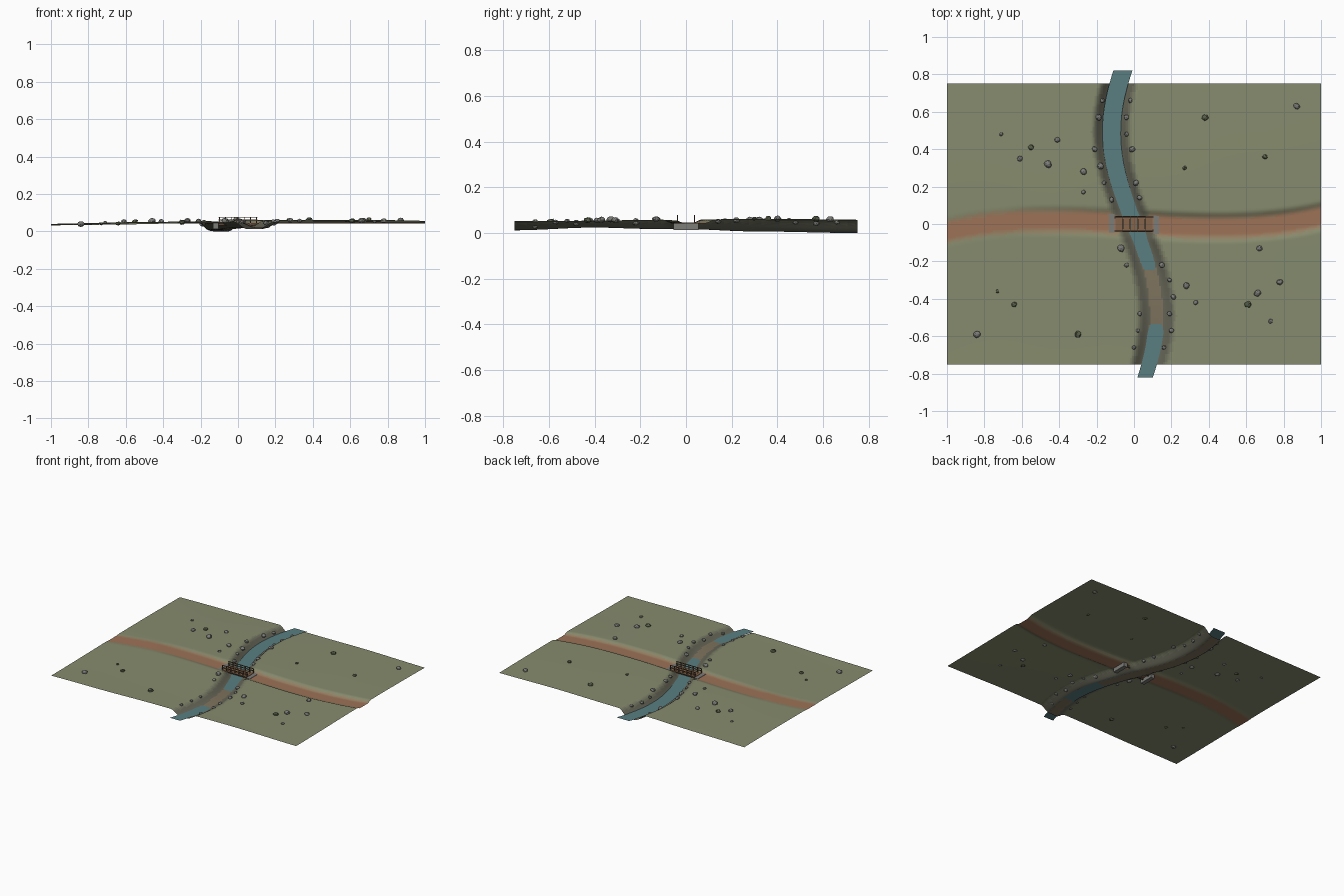
import bpy, bmesh, math, random
from mathutils import Vector

if "Cube" in bpy.data.objects:
    bpy.data.objects.remove(bpy.data.objects["Cube"])

random.seed(4)


def material(name, rgb):
    m = bpy.data.materials.new(name)
    m.diffuse_color = (*rgb, 1)
    m.use_nodes = True
    m.node_tree.nodes["Principled BSDF"].inputs["Base Color"].default_value = m.diffuse_color
    return m


def mix(a, b, t):
    return tuple(p + (q - p) * t for p, q in zip(a, b))


def step(a, b, v):
    t = max(0, min(1, (v - a) / (b - a)))
    return t * t * (3 - 2 * t)


def make(name, bm, mats, smooth=False):
    me = bpy.data.meshes.new(name)
    bm.to_mesh(me)
    bm.free()
    for m in mats:
        me.materials.append(m)
    for p in me.polygons:
        p.use_smooth = smooth
    ob = bpy.data.objects.new(name, me)
    bpy.context.collection.objects.link(ob)
    return ob


def add_box(bm, c, s):
    for v in bmesh.ops.create_cube(bm, size=1)["verts"]:
        v.co = Vector([v.co[i] * s[i] + c[i] for i in range(3)])


# landscape shape: stream line, road line, stream bed level, ground height
def stream_x(y):
    return -0.12 * math.sin(3.2 * y)


def road_y(x):
    return -0.06 * x + 0.1 * x ** 3


BED = [(-0.75, 0.012), (-0.4, 0.024), (-0.15, 0.018), (0, 0.017), (0.3, 0.007), (0.75, 0.0)]


def bed_z(y):
    for (a, p), (b, q) in zip(BED, BED[1:]):
        if y <= b:
            return p + (q - p) * step(a, b, y)
    return BED[-1][1]


def ground(x, y):
    h = 0.044 + 0.012 * math.sin(1.57 * (x + 0.55)) + 0.005 * math.cos(3 * (y - 0.3))
    h += 0.001 * math.sin(9 * x + 4 * y)
    road = 1 - step(0.042, 0.085, abs(y - road_y(x)))
    h += (min(h - 0.003, 0.042) - h) * road
    bank = 1 - step(0.03, 0.105, abs(x - stream_x(y)))
    return h + (bed_z(y) - h) * bank


# terrain sheet with graded colour bands for road and banks
GRASS, ROAD, BANK, BEDC = (.24, .26, .155), (.34, .17, .095), (.13, .13, .095), (.21, .17, .11)
mats = [material("grass", GRASS)]
mats += [material("road_%d" % i, mix(GRASS, ROAD, i / 4)) for i in range(1, 5)]
mats += [material("bank_%d" % i, mix(GRASS, BANK, i / 4)) for i in range(1, 5)]
mats.append(material("stream_bed", BEDC))
bm = bmesh.new()
NX, NY = 180, 136
grid = []
for j in range(NY + 1):
    y = -0.75 + 1.5 * j / NY
    row = []
    for i in range(NX + 1):
        x = -1 + 2 * i / NX
        row.append(bm.verts.new((x, y, ground(x, y))))
    grid.append(row)
for j in range(NY):
    for i in range(NX):
        f = bm.faces.new((grid[j][i], grid[j][i + 1], grid[j + 1][i + 1], grid[j + 1][i]))
        c = f.calc_center_median()
        d = abs(c.x - stream_x(c.y))
        r = round(4 * (1 - step(0.03, 0.08, abs(c.y - road_y(c.x)))))
        b = round(4 * (1 - step(0.065, 0.12, d)))
        f.material_index = 9 if d < 0.035 else 4 + b if b > 0 and b >= r else r
make("terrain", bm, mats, True)

# water ribbon
bm = bmesh.new()
last = None
for i in range(49):
    y = -0.82 + 1.64 * i / 48
    w = 0.046 + 0.006 * y
    pair = [bm.verts.new((stream_x(y) + s * w, y, 0.02)) for s in (-1, 1)]
    if last:
        bm.faces.new((last[0], last[1], pair[1], pair[0]))
    last = pair
make("water", bm, [material("water", (.1, .21, .22))], True)

wood = material("wood", (.24, .13, .07))
dark = material("dark_wood", (.1, .06, .035))
stone = material("stone", (.2, .2, .19))

# bridge deck planks
bm = bmesh.new()
N = 10
for i in range(N):
    add_box(bm, (-0.1 + 0.2 * (i + 0.5) / N, 0, 0.0425), (0.0185, 0.085, 0.005))
make("deck_planks", bm, [wood])

# support beams
bm = bmesh.new()
for y in (-0.03, 0.03):
    add_box(bm, (0, y, 0.036), (0.22, 0.009, 0.009))
make("support_beams", bm, [dark])

# railings on both sides
bm = bmesh.new()
for y in (-0.037, 0.037):
    for z in (0.061, 0.076):
        add_box(bm, (0, y, z), (0.21, 0.004, 0.004))
    for i in range(7):
        add_box(bm, (-0.1 + 0.2 * i / 6, y, 0.058), (0.005, 0.005, 0.04))
make("railings", bm, [dark])

# stone abutments
bm = bmesh.new()
for x in (-0.118, 0.118):
    add_box(bm, (x, 0, 0.029), (0.03, 0.108, 0.03))
make("abutments", bm, [stone])


# scattered rocks and shrubs (x, y, radius)
def scatter(name, spots, mat, rough, flat):
    bm = bmesh.new()
    for x, y, r in spots:
        a = random.uniform(0, 6.28)
        for v in bmesh.ops.create_icosphere(bm, subdivisions=2, radius=r)["verts"]:
            p = v.co * random.uniform(1 - rough, 1 + rough)
            p.x *= 0.9
            v.co = (x + p.x * math.cos(a) - p.y * math.sin(a),
                    y + p.x * math.sin(a) + p.y * math.cos(a),
                    ground(x, y) + p.z * flat + r * 0.25)
    make(name, bm, [mat])


scatter("bank_rocks", [
    (-.17, .66, .013), (-.02, .66, .013), (-.19, .57, .018), (-.04, .57, .015),
    (-.04, .48, .013), (-.21, .4, .015), (-.01, .4, .017), (-.18, .31, .018),
    (-.16, .22, .012), (.01, .22, .016), (-.12, .13, .015), (.03, .14, .014),
    (-.07, -.13, .02), (-.04, -.22, .013), (.15, -.22, .016), (.19, -.3, .012),
    (.21, -.39, .015), (.03, -.48, .012), (.19, -.48, .014), (.02, -.57, .011),
    (.2, -.57, .014), (0, -.66, .012), (.16, -.66, .012)], stone, 0.08, 0.75)

scatter("field_rocks", [
    (.87, .63, .018), (-.71, .48, .01), (-.41, .45, .015), (-.61, .35, .016),
    (-.46, .32, .021), (-.27, .28, .018), (-.27, .17, .012), (.67, -.13, .016),
    (.78, -.31, .017), (.66, -.37, .019), (.28, -.33, .018), (.33, -.42, .013),
    (-.84, -.59, .02), (.73, -.52, .012)], stone, 0.08, 0.75)

scatter("shrubs", [
    (-.55, .41, .016), (.38, .57, .018), (.7, .36, .014), (.27, .3, .011),
    (-.73, -.36, .01), (-.64, -.43, .015), (-.3, -.59, .019), (.61, -.43, .018)],
    material("shrub", (.1, .12, .07)), 0.15, 0.7)
